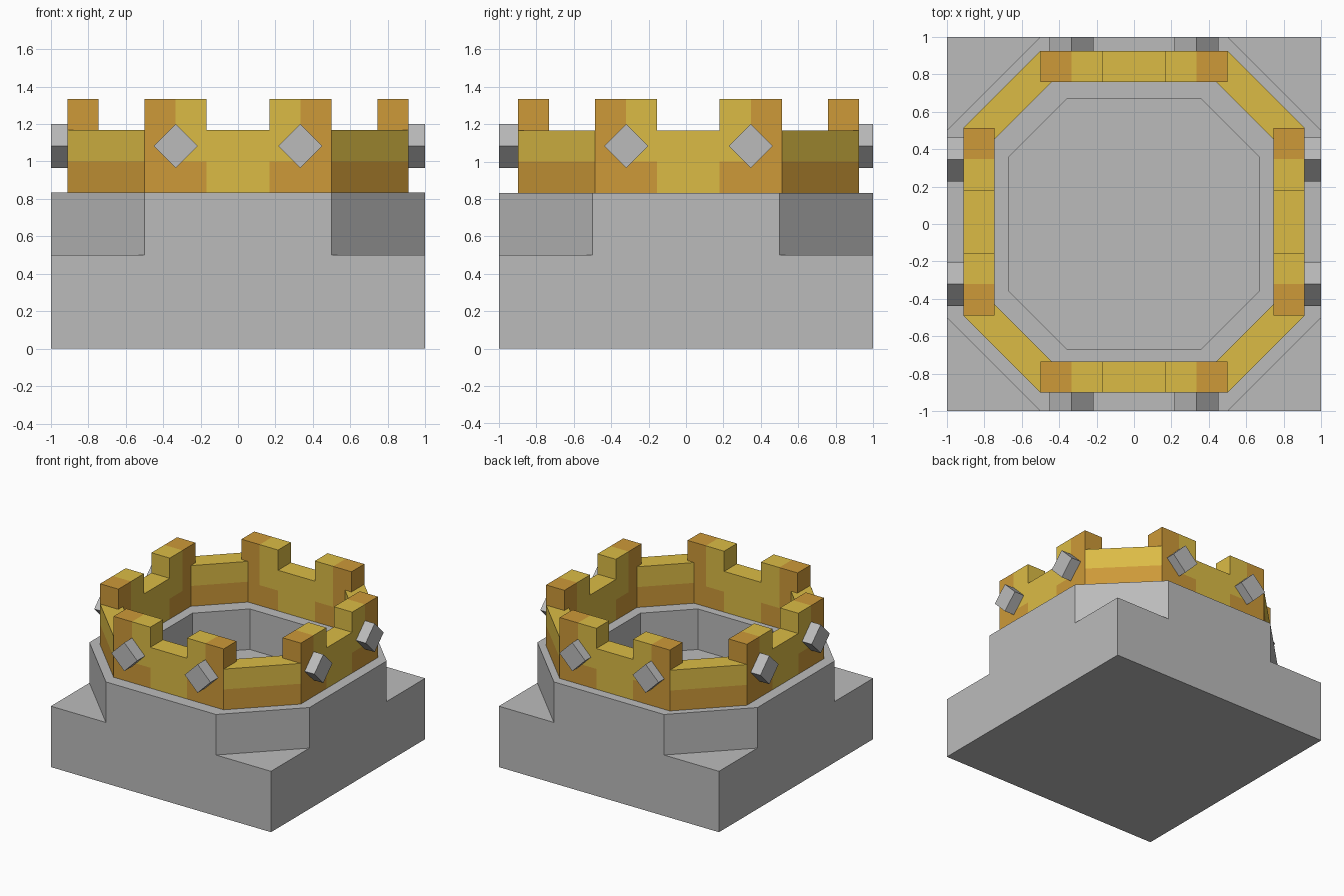
import bpy, bmesh, math
from mathutils import Matrix

cube = bpy.data.objects.get("Cube")
if cube:
    bpy.data.objects.remove(cube)


def material(name, rgb):
    m = bpy.data.materials.new(name)
    m.use_nodes = True
    m.diffuse_color = (*rgb, 1)
    m.node_tree.nodes["Principled BSDF"].inputs["Base Color"].default_value = (*rgb, 1)
    return m


STONE = material("stone grey", (0.5, 0.5, 0.5))
GOLD = material("gold", (0.71, 0.5, 0.06))
AMBER = material("amber", (0.61, 0.32, 0.04))


def finish(name, bm, mats):
    bmesh.ops.recalc_face_normals(bm, faces=bm.faces)
    mesh = bpy.data.meshes.new(name)
    bm.to_mesh(mesh)
    bm.free()
    for m in mats:
        mesh.materials.append(m)
    ob = bpy.data.objects.new(name, mesh)
    bpy.context.collection.objects.link(ob)
    return ob


def octagon(half, side):
    """Points around an octagon with flat sides on the axes."""
    pts = []
    for k in range(4):
        turn = Matrix.Rotation(k * math.pi / 2, 2)
        pts += [tuple(turn @ p) for p in (Matrix.Identity(2) @ v for v in corner(half, side))]
    return pts


def corner(half, side):
    from mathutils import Vector
    return Vector((half, -side)), Vector((half, side))


def extrude_outline(bm, points, direction):
    face = bm.faces.new([bm.verts.new(p) for p in points])
    new = bmesh.ops.extrude_face_region(bm, geom=[face])["geom"]
    bmesh.ops.translate(bm, vec=direction, verts=[v for v in new if isinstance(v, bmesh.types.BMVert)])


# Base: square block, octagonal step on top, octagonal pit
LOW, RIM, WALL, TOP = 0.5, 0.833, 1.167, 1.333
bm = bmesh.new()


def ring(points, z):
    return [bm.verts.new((x, y, z)) for x, y in points]


square = [(-1, -1), (1, -1), (1, 1), (-1, 1)]
bottom = ring(square, 0)
shelf = ring(square, LOW)
step = ring(octagon(1, 0.5), LOW)
rim = ring(octagon(1, 0.5), RIM)
lip = ring(octagon(0.667, 0.36), RIM)
floor = ring(octagon(0.667, 0.36), LOW)
bm.faces.new(bottom)
bm.faces.new(floor)
for i in range(8):
    j = (i + 1) % 8
    for a, b in ((step, rim), (rim, lip), (lip, floor)):
        bm.faces.new((a[i], a[j], b[j], b[i]))
# step points run from the right side round; shelf corner k+2 lies after side k
for k in range(4):
    c = (k + 2) % 4
    p = (k + 1) % 4
    bm.faces.new((step[2 * k + 1], shelf[c], step[(2 * k + 2) % 8]))
    bm.faces.new((bottom[p], bottom[c], shelf[c], step[2 * k + 1], step[2 * k], shelf[p]))
finish("stone_base", bm, [STONE])

# Crown: four battlemented walls, four corner walls, eight studs
SHIFT = Matrix.Translation((0, 0.0125, 0))
OUT, THICK, HALF, NOTCH, MID = 0.912, 0.166, 0.5, 0.167, 1.0
names = ["front", "left", "back", "right"]

for k, side in enumerate(names):
    turn = SHIFT @ Matrix.Rotation(k * math.pi / 2, 4, "Z")

    # Battlemented wall, cut along the colour borders
    bm = bmesh.new()
    outline = [(-HALF, RIM), (HALF, RIM), (HALF, TOP), (NOTCH, TOP), (NOTCH, WALL),
               (-NOTCH, WALL), (-NOTCH, TOP), (-HALF, TOP)]
    extrude_outline(bm, [(x, -OUT, z) for x, z in outline], (0, THICK, 0))
    for co, no in [((s * w, 0, 0), (1, 0, 0)) for s in (-1, 1) for w in (NOTCH, 2 * NOTCH)] + [((0, 0, MID), (0, 0, 1))]:
        bmesh.ops.bisect_plane(bm, geom=bm.verts[:] + bm.edges[:] + bm.faces[:],
                               plane_co=co, plane_no=no)
    for f in bm.faces:
        c = f.calc_center_median()
        f.material_index = int(abs(c.x) > 2 * NOTCH or (c.z < MID and abs(c.x) > NOTCH))
    bm.transform(turn)
    finish(side + "_wall", bm, [GOLD, AMBER])

    # Corner wall with an amber lower band
    bm = bmesh.new()
    inner = OUT - THICK
    plan = [(HALF, -OUT), (OUT, -HALF), (inner, -0.44), (0.44, -inner)]
    extrude_outline(bm, [(x, y, RIM) for x, y in plan], (0, 0, WALL - RIM))
    bmesh.ops.bisect_plane(bm, geom=bm.verts[:] + bm.edges[:] + bm.faces[:],
                           plane_co=(0, 0, MID), plane_no=(0, 0, 1))
    for f in bm.faces:
        f.material_index = int(f.calc_center_median().z < MID)
    bm.transform(turn)
    finish(side + "_corner_wall", bm, [GOLD, AMBER])

    # Cube studs standing on edge, flush with the base sides
    for s in (-1, 1):
        bm = bmesh.new()
        bmesh.ops.create_cube(bm, size=0.166)
        bm.transform(Matrix.Translation((s * 0.333, -0.917, 1.083)) @ Matrix.Rotation(math.pi / 4, 4, "Y"))
        slide = 0.0125 if k % 2 else 0
        bm.transform(Matrix.Translation((0, slide, 0)) @ Matrix.Rotation(k * math.pi / 2, 4, "Z"))
        finish(f"{side}_stud_{'a' if s < 0 else 'b'}", bm, [STONE])
